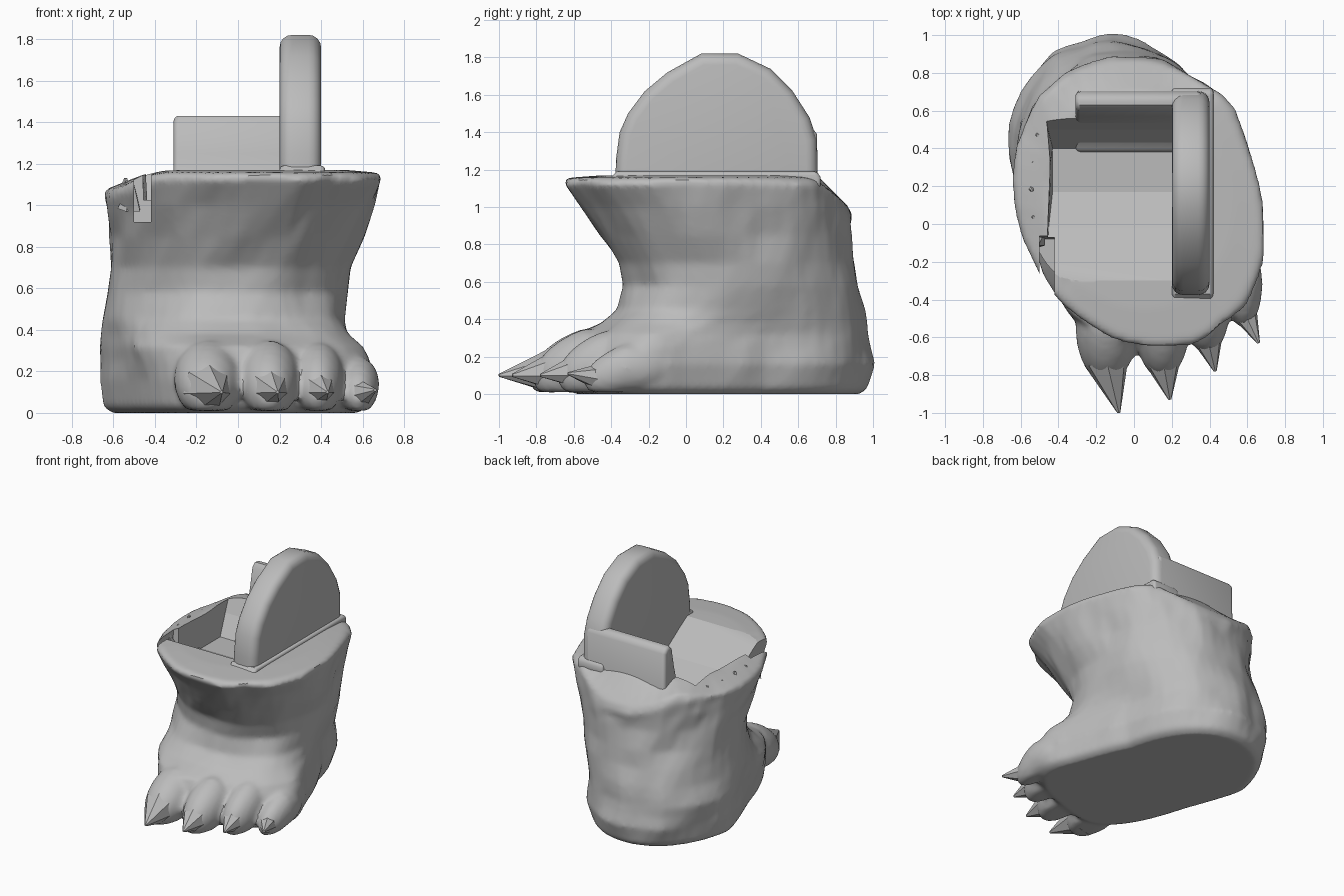
import bpy, bmesh, math, random
from mathutils import Vector, noise

random.seed(4)
if "Cube" in bpy.data.objects:
    bpy.data.objects.remove(bpy.data.objects["Cube"])

grey = bpy.data.materials.new("stone_grey")
grey.use_nodes = True
grey.diffuse_color = (0.5, 0.5, 0.5, 1)
grey.node_tree.nodes["Principled BSDF"].inputs["Base Color"].default_value = (0.5, 0.5, 0.5, 1)


def finish(name, bm):
    bmesh.ops.recalc_face_normals(bm, faces=bm.faces)
    mesh = bpy.data.meshes.new(name)
    bm.to_mesh(mesh)
    bm.free()
    mesh.materials.append(grey)
    ob = bpy.data.objects.new(name, mesh)
    bpy.context.collection.objects.link(ob)
    return ob


def bake(ob, angle=40):
    bpy.ops.object.select_all(action='DESELECT')
    ob.select_set(True)
    bpy.context.view_layer.objects.active = ob
    bpy.ops.object.convert(target='MESH')
    bpy.ops.object.shade_smooth_by_angle(angle=math.radians(angle))


def prism(name, profile, x0, x1, bevel=0.0):
    """Extrude a side profile of (y, z) points from x0 to x1."""
    bm = bmesh.new()
    face = bm.faces.new([bm.verts.new((x0, y, z)) for y, z in profile])
    new = bmesh.ops.extrude_face_region(bm, geom=[face])["geom"]
    bmesh.ops.translate(bm, vec=(x1 - x0, 0, 0),
                        verts=[v for v in new if isinstance(v, bmesh.types.BMVert)])
    ob = finish(name, bm)
    if bevel:
        mod = ob.modifiers.new("round", 'BEVEL')
        mod.width, mod.segments, mod.limit_method = bevel, 4, 'ANGLE'
        mod.angle_limit = math.radians(50)
    return ob


def spike(bm, base, tip, radius, sides=7):
    """Add a pointed cone from base to tip."""
    base, tip = Vector(base), Vector(tip)
    axis = tip - base
    geo = bmesh.ops.create_cone(bm, cap_ends=True, segments=sides, radius1=radius,
                                radius2=0.008, depth=axis.length)["verts"]
    rot = axis.to_track_quat('Z', 'Y')
    for v in geo:
        v.co = rot @ v.co + (base + tip) / 2


def clamp(value):
    return min(1, max(0, value))


def rounded(value, power):
    return math.copysign(abs(value) ** power, value)


# Leg and foot: stacked rounded rings (z, centre x, half width, front, back, shear)
RINGS = [
    (0.0, -0.05, 0.50, -0.55, 0.93, 0.37), (0.03, -0.05, 0.54, -0.59, 0.97, 0.37),
    (0.16, -0.05, 0.565, -0.59, 1.0, 0.37), (0.25, -0.06, 0.565, -0.57, 0.99, 0.36),
    (0.32, -0.075, 0.565, -0.53, 0.98, 0.33), (0.38, -0.085, 0.56, -0.43, 0.965, 0.28),
    (0.45, -0.085, 0.56, -0.35, 0.95, 0.22), (0.58, -0.055, 0.57, -0.32, 0.92, 0.15),
    (0.7, -0.03, 0.58, -0.36, 0.9, 0.13), (0.85, -0.01, 0.6, -0.46, 0.89, 0.14),
    (1.0, 0.01, 0.635, -0.56, 0.89, 0.15), (1.12, 0.025, 0.665, -0.66, 0.89, 0.15),
    (1.155, 0.025, 0.655, -0.65, 0.87, 0.15), (1.17, 0.02, 0.50, -0.45, 0.70, 0.05),
]
SIDES = 48

bm = bmesh.new()
rows = []
for z, cx, half, front, back, shear in RINGS:
    cy, ry = (front + back) / 2, (back - front) / 2
    row = []
    for i in range(SIDES):
        a = math.tau * i / SIDES
        power = 0.65 + 0.35 * clamp((z - 0.28) / 0.35) if math.sin(a) < 0 else 0.95
        y = cy + ry * rounded(math.sin(a), power)
        x = cx + half * rounded(math.cos(a), power) - shear * (min(y, 0.4) - cy)
        # The toe line slants back towards the outer toe
        slant = 0.36 * clamp((0.5 - z) / 0.18)
        y += slant * (x - 0.15) * clamp(-y / 0.5)
        rough = 1 + 0.045 * noise.noise(Vector((x, y, z)) * 5) * (0.05 < z < 1.15)
        # The rim falls away at the back and the broken side
        drop = max(0, y - 0.7) * 0.9 + min(0.08, max(0, -x - 0.4) * 0.4)
        drop *= clamp((z - 0.85) / 0.27)
        row.append(bm.verts.new((x * rough, cy + (y - cy) * rough, z - drop)))
    rows.append(row)
for low, high in zip(rows, rows[1:]):
    for i in range(SIDES):
        j = (i + 1) % SIDES
        bm.faces.new((low[i], low[j], high[j], high[i]))
bm.faces.new(rows[0])
bm.faces.new(rows[-1])

# Toes: four drooping ellipsoids merged into the foot (centre, radii)
TOES = [((-0.145, -0.55, 0.17), (0.165, 0.29, 0.18)),
        ((0.15, -0.54, 0.17), (0.145, 0.28, 0.18)),
        ((0.385, -0.43, 0.17), (0.125, 0.26, 0.17)),
        ((0.58, -0.32, 0.14), (0.10, 0.23, 0.13))]
for centre, radii in TOES:
    ball = bmesh.ops.create_icosphere(bm, subdivisions=3, radius=1)["verts"]
    for v in ball:
        v.co = Vector(centre) + Vector(c * r for c, r in zip(v.co, radii))
        ahead = max(0, centre[1] - v.co.y)
        v.co.z = max(0.01, v.co.z - 0.3 * ahead)
foot = finish("leg_and_foot", bm)
mod = foot.modifiers.new("merge", 'REMESH')
mod.mode, mod.voxel_size = 'VOXEL', 0.02
mod = foot.modifiers.new("soften", 'SMOOTH')
mod.factor, mod.iterations = 0.5, 4
bake(foot)

# Seat hollow, with a thin broken wall on one side and a gap in its front corner
hollow = prism("seat_hollow_cutter",
               [(-0.33, 1.6), (-0.3, 1.17), (-0.2, 1.11), (-0.02, 0.99), (0.17, 0.91),
                (0.4, 0.91), (0.5, 1.05), (0.6, 1.25), (0.62, 1.6)], -0.5, 0.26)
for v in hollow.data.vertices:
    if v.co.x < -0.4:
        v.co.x += max(0, 1.14 - v.co.z) * 0.3 + max(0, abs(v.co.y - 0.2) - 0.2) * 0.15
gap = prism("rim_gap_cutter", [(-0.45, 1.3), (-0.35, 0.92), (-0.08, 0.92), (-0.05, 1.3)], -0.5, -0.42)
for cutter in (hollow, gap):
    mod = foot.modifiers.new("cut", 'BOOLEAN')
    mod.operation, mod.object, mod.solver = 'DIFFERENCE', cutter, 'EXACT'
bake(foot)
for cutter in (hollow, gap):
    bpy.data.objects.remove(cutter)

# Claws
bm = bmesh.new()
TIPS = [(-0.08, -1.0, 0.10), (0.19, -0.93, 0.10), (0.43, -0.78, 0.10), (0.66, -0.63, 0.11)]
for (centre, radii), tip in zip(TOES, TIPS):
    base = Vector(centre) + Vector((0, -radii[1] * 0.6, -0.05))
    spike(bm, base, tip, radii[0] * 0.75)
bake(finish("claws", bm), 30)

# Ragged shards along the broken rim
bm = bmesh.new()
for i in range(5):
    t = i / 4
    y = 0.5 - 0.58 * t
    x = -0.52 - 0.03 * math.sin(math.pi * t)
    spike(bm, (x, y, 0.98), (x + 0.01, y - 0.03, 1.11 + random.uniform(0, 0.05)), 0.06, 5)
bake(finish("rim_shards", bm), 25)

# Tall arched side wall
arch = [(-0.38, 0.9), (-0.375, 1.25), (-0.355, 1.4), (-0.31, 1.5), (-0.22, 1.62),
        (-0.1, 1.72), (0.08, 1.82), (0.28, 1.82), (0.45, 1.74), (0.57, 1.62),
        (0.66, 1.48), (0.7, 1.36), (0.71, 0.9)]
bake(prism("tall_side_wall", arch, 0.2, 0.4, 0.06))

# Low back rest with a curved front
rest = [(0.71, 0.9), (0.70, 1.39), (0.67, 1.43), (0.63, 1.43), (0.60, 1.40),
        (0.57, 1.25), (0.53, 1.1), (0.47, 0.98), (0.38, 0.92), (0.38, 0.86), (0.71, 0.86)]
bake(prism("back_rest", rest, -0.31, 0.36, 0.025))

# Curb where the side wall meets the rim
curb = [(-0.40, 1.1), (-0.40, 1.16), (-0.37, 1.19), (0.70, 1.19), (0.72, 1.16), (0.72, 1.1)]
bake(prism("wall_curb", curb, 0.2, 0.42, 0.02))
